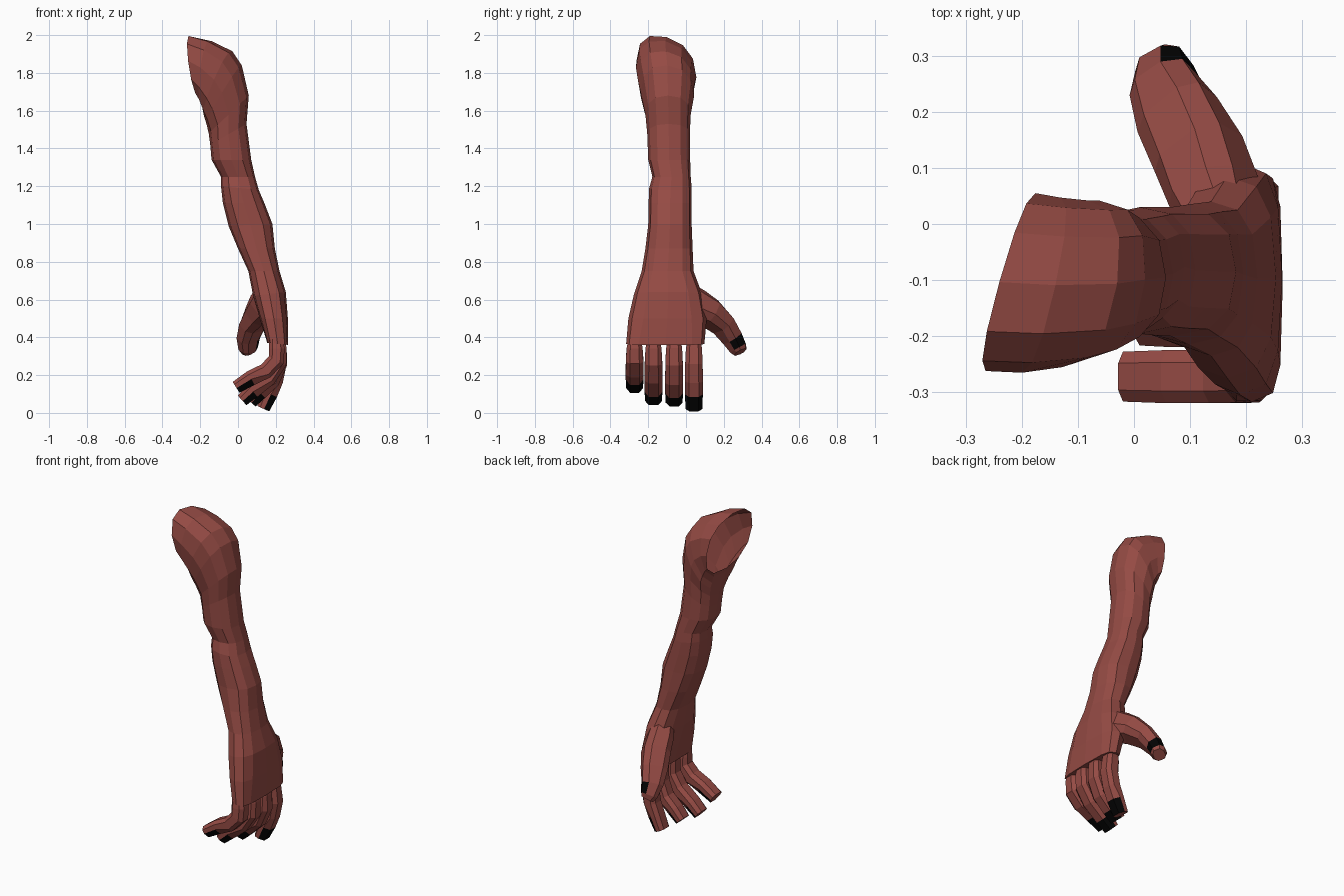
import bpy, bmesh, math
from mathutils import Vector

if "Cube" in bpy.data.objects:
    bpy.data.objects.remove(bpy.data.objects["Cube"])


def material(name, rgb):
    m = bpy.data.materials.new(name)
    m.diffuse_color = (*rgb, 1)
    m.use_nodes = True
    m.node_tree.nodes["Principled BSDF"].inputs["Base Color"].default_value = m.diffuse_color
    return m


SKIN = material("red brown skin", (0.30, 0.07, 0.058))
NAIL = material("black nail", (0.001, 0.001, 0.001))


def ring(center, u, v, count, power, turn=0.0):
    """Rounded-box loop around center; u and v are the half-axis vectors."""
    pts = []
    for i in range(count):
        a = 2 * math.pi * i / count + turn
        c, s = math.cos(a), math.sin(a)
        pts.append(center + u * math.copysign(abs(c) ** power, c)
                   + v * math.copysign(abs(s) ** power, s))
    return pts


def loft(name, rings, cap_start, nail_row=None, nail_sides=()):
    """Skin the rings in order and close the last one."""
    bm = bmesh.new()
    loops = [[bm.verts.new(p) for p in r] for r in rings]
    n = len(loops[0])
    for k in range(len(loops) - 1):
        for i in range(n):
            j = (i + 1) % n
            f = bm.faces.new((loops[k][i], loops[k][j], loops[k + 1][j], loops[k + 1][i]))
            if k == nail_row and i in nail_sides:
                f.material_index = 1
    bm.faces.new(loops[-1])
    if cap_start:
        bm.faces.new(loops[0])
    bmesh.ops.recalc_face_normals(bm, faces=bm.faces)
    mesh = bpy.data.meshes.new(name)
    bm.to_mesh(mesh)
    bm.free()
    mesh.materials.append(SKIN)
    mesh.materials.append(NAIL)
    ob = bpy.data.objects.new(name, mesh)
    bpy.context.collection.objects.link(ob)
    return ob


# Arm and palm: inner x, inner z, outer x, outer z, front y, back y, roundness, shoulder twist
ARM = [
    (-0.20, 1.65, -0.24, 1.99, -0.262, 0.055, 0.85, 0.28),
    (-0.19, 1.62, -0.14, 1.968, -0.265, 0.047, 0.85, 0.22),
    (-0.18, 1.57, -0.03, 1.915, -0.255, 0.042, 0.85, 0.15),
    (-0.167, 1.53, 0.02, 1.84, -0.24, 0.042, 0.85, 0.08),
    (-0.155, 1.48, 0.057, 1.68, -0.215, 0.025, 0.85, 0),
    (-0.147, 1.42, 0.045, 1.53, -0.205, 0.02, 0.85, 0),
    (-0.14, 1.34, 0.07, 1.34, -0.20, 0.022, 0.85, 0),
    (-0.09, 1.25, 0.09, 1.25, -0.178, 0.025, 0.8, 0),
    (-0.09, 1.20, 0.11, 1.18, -0.195, 0.03, 0.8, 0),
    (-0.08, 1.11, 0.14, 1.11, -0.198, 0.03, 0.8, 0),
    (-0.05, 0.99, 0.182, 1.00, -0.20, 0.03, 0.8, 0),
    (0.00, 0.87, 0.195, 0.87, -0.215, 0.035, 0.8, 0),
    (0.055, 0.75, 0.22, 0.75, -0.235, 0.04, 0.8, 0),
    (0.08, 0.62, 0.253, 0.64, -0.275, 0.085, 0.75, 0),
    (0.115, 0.50, 0.264, 0.50, -0.305, 0.11, 0.7, 0),
    (0.155, 0.37, 0.265, 0.36, -0.317, 0.097, 0.55, 0),
]
rings = []
for ix, iz, ox, oz, y0, y1, power, twist in ARM:
    inner, outer = Vector((ix, 0, iz)), Vector((ox, 0, oz))
    half = (y1 - y0) / 2
    mid = (inner + outer) / 2 + Vector((0, (y0 + y1) / 2, 0))
    side = Vector((twist * half, half, -1.0 * twist * half))
    rings.append(ring(mid, (outer - inner) / 2, side, 12, power))
loft("arm_and_palm", rings, cap_start=False)


def digit(name, path, sizes, out, nail_row, wrap):
    """Octagonal digit along path; sizes are (side, depth) half widths, out faces the nail side."""
    path = [Vector(p) for p in path]
    loops = []
    for k, p in enumerate(path):
        t = (path[min(k + 1, len(path) - 1)] - path[max(k - 1, 0)]).normalized()
        o = (out - t * out.dot(t)).normalized()
        loop = ring(p, o * sizes[k][1], t.cross(o) * sizes[k][0], 8, 0.7, math.pi / 8)
        if k >= nail_row:
            # Let the nail wrap part of the way round both sides
            for i in (1, 6):
                loop[i] -= o * (loop[i] - p).dot(o) * wrap
        loops.append(loop)
    # Sides 0, 6 and 7 surround the outward direction
    loft(name, loops, True, nail_row, (0, 6, 7))


# Fingers: centre y, x shift, then x, z along the curl
FINGERS = {
    "little_finger": (-0.272, -0.008, [(.208, .42), (.213, .34), (.21, .28), (.155, .222), (.076, .184), (-.002, .135)]),
    "ring_finger": (-0.172, 0, [(.208, .42), (.216, .34), (.214, .265), (.163, .185), (.077, .116), (.022, .066)]),
    "middle_finger": (-0.063, 0, [(.208, .42), (.216, .34), (.217, .26), (.18, .17), (.115, .108), (.068, .057)]),
    "index_finger": (0.042, -0.008, [(.208, .42), (.213, .34), (.222, .26), (.205, .17), (.177, .10), (.142, .022)]),
}
for name, (y, dx, xz) in FINGERS.items():
    digit(name, [(x + dx, y, z) for x, z in xz],
          [(.03, .035), (.045, .044), (.049, .046), (.05, .044), (.05, .043), (.047, .036)],
          Vector((1, 0, -0.9)), 4, 0.75)

# Thumb with a broad base that blends into the palm
digit("thumb",
      [(.165, -.02, .64), (.145, .05, .57), (.115, .125, .528), (.077, .195, .465),
       (.054, .246, .395), (.054, .278, .342), (.06, .288, .322)],
      [(.065, .06), (.09, .075), (.074, .08), (.056, .076), (.05, .062), (.044, .05), (.034, .038)],
      Vector((1, 0.5, 0.5)), 4, 0.2)
